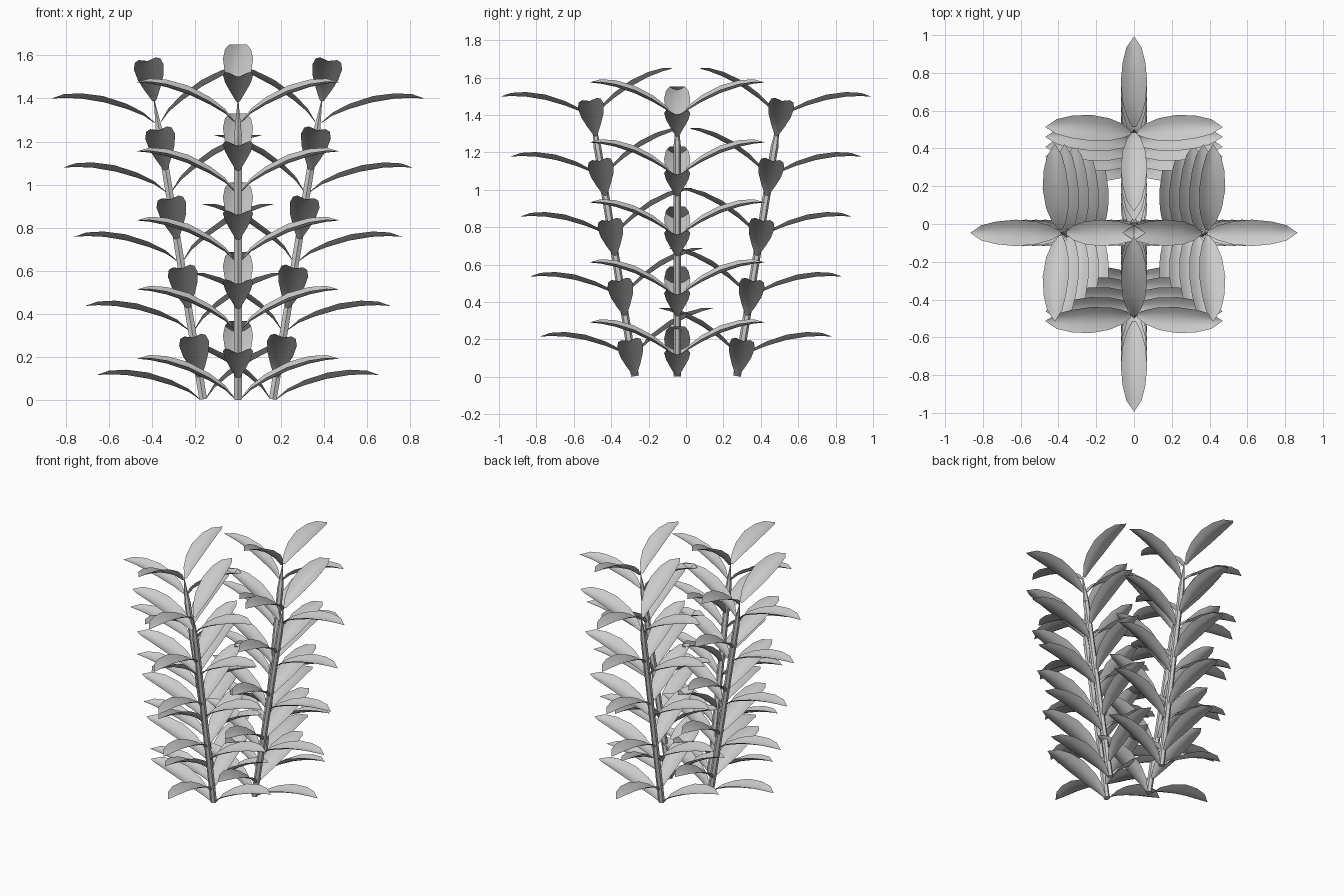
import bpy, bmesh, math
from mathutils import Matrix, Vector

cube = bpy.data.objects.get("Cube")
if cube:
    bpy.data.objects.remove(cube, do_unlink=True)

grey = bpy.data.materials.new("plain_grey")
grey.use_nodes = True
grey.diffuse_color = (0.6, 0.6, 0.6, 1)
grey.node_tree.nodes["Principled BSDF"].inputs["Base Color"].default_value = (0.6, 0.6, 0.6, 1)

TILT = math.radians(9.3)
TIERS, STEP = 5, 0.325
LOW, HIGH = 0.002, 0.102          # heights of the two leaf pairs in a tier

# Leaf midrib: reach, rise, half width
LEAF = [(0.015, 0.003, 0.010), (0.06, 0.046, 0.038), (0.13, 0.088, 0.060),
        (0.23, 0.136, 0.070), (0.33, 0.170, 0.060), (0.41, 0.187, 0.040)]
TIP = (0.47, 0, 0.193)


def finish(bm, name):
    mesh = bpy.data.meshes.new(name)
    bm.to_mesh(mesh)
    bm.free()
    mesh.materials.append(grey)
    return mesh


def add_leaf(bm, matrix):
    """Arched blade with a channelled cross-section and a pointed tip."""
    rows = []
    for reach, rise, half in LEAF:
        rows.append([bm.verts.new(matrix @ Vector((reach, t * half, rise + 0.42 * half * t * t)))
                     for t in (-1, -0.5, 0, 0.5, 1)])
    for a, b in zip(rows, rows[1:]):
        for i in range(len(a) - 1):
            bm.faces.new((a[i], b[i], b[i + 1], a[i + 1]))
    tip = bm.verts.new(matrix @ Vector(TIP))
    last = rows[-1]
    for i in range(len(last) - 1):
        bm.faces.new((last[i], tip, last[i + 1]))


def leaves_mesh():
    """Five tiers, each with a crossed low pair and high pair of leaves."""
    bm = bmesh.new()
    for tier in range(TIERS):
        for quarter in range(4):
            height = tier * STEP + (HIGH if quarter % 2 else LOW)
            add_leaf(bm, Matrix.Translation((0, 0, height)) @ Matrix.Rotation(quarter * math.pi / 2, 4, 'Z'))
    return finish(bm, "leaves")


def stem_mesh():
    """Straight six-sided stem that ends in a point."""
    bm = bmesh.new()
    for low, high, top in ((0.004, 1.24, 0.02), (1.24, 1.43, 0)):
        bmesh.ops.create_cone(bm, cap_ends=low < 1, segments=6, radius1=0.021, radius2=top,
                              depth=high - low, matrix=Matrix.Translation((0, 0, (low + high) / 2)))
    bmesh.ops.remove_doubles(bm, verts=bm.verts, dist=0.0005)
    return finish(bm, "stem")


# Four leaning stalks
parts = {"stem": stem_mesh(), "leaves": leaves_mesh()}
stalks = {"left": (0.161, -0.047), "right": (-0.161, -0.047),
          "front": (0, -0.272), "back": (0, 0.272)}
for side, (x, y) in stalks.items():
    lean = Vector((x, 0, 0)) if side in ("left", "right") else Vector((0, y, 0))
    axis = Vector((0, 0, 1)).cross(lean.normalized())
    place = Matrix.Translation((x, y, 0)) @ Matrix.Rotation(TILT, 4, axis)
    for part, mesh in parts.items():
        obj = bpy.data.objects.new(f"{side}_{part}", mesh)
        bpy.context.collection.objects.link(obj)
        obj.matrix_world = place

# Smooth blades, sharp stem edges
bpy.ops.object.select_all(action='DESELECT')
blades = bpy.data.objects["front_leaves"]
blades.select_set(True)
bpy.context.view_layer.objects.active = blades
bpy.ops.object.shade_smooth_by_angle(angle=math.radians(35))
